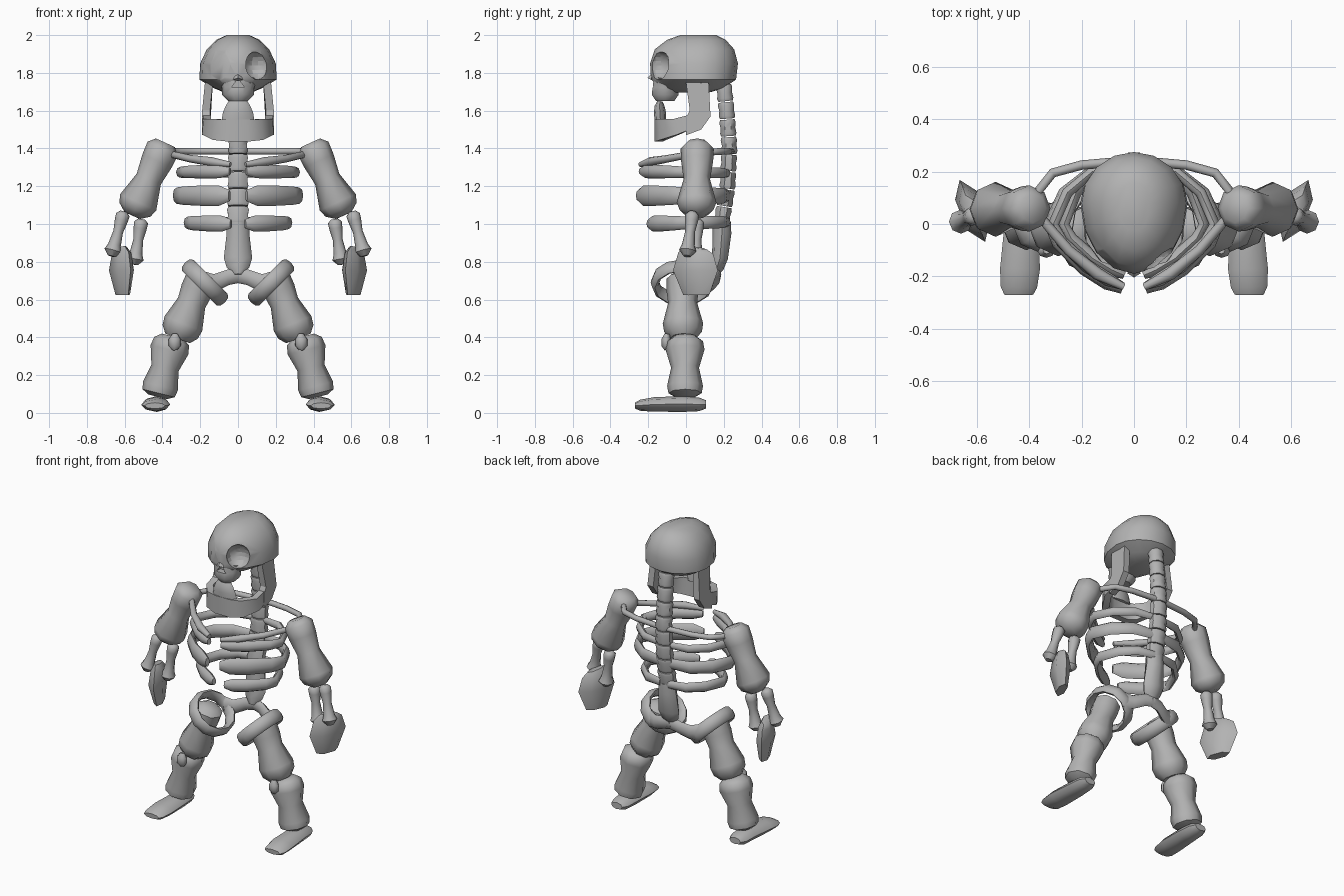
import bpy, bmesh, math
from mathutils import Vector

if "Cube" in bpy.data.objects:
    bpy.data.objects.remove(bpy.data.objects["Cube"])

X, Y, Z = Vector((1, 0, 0)), Vector((0, 1, 0)), Vector((0, 0, 1))
mat = bpy.data.materials.new("bone grey")
mat.diffuse_color = (0.45, 0.45, 0.45, 1)
mat.use_nodes = True
mat.node_tree.nodes["Principled BSDF"].inputs["Base Color"].default_value = mat.diffuse_color


def finish(name, bm, mirror=False, angle=48):
    """Turn a bmesh into a shaded object, optionally with its mirrored twin."""
    if mirror:
        res = bmesh.ops.duplicate(bm, geom=bm.verts[:] + bm.edges[:] + bm.faces[:])
        for v in res["geom"]:
            if isinstance(v, bmesh.types.BMVert):
                v.co.x *= -1
    bmesh.ops.recalc_face_normals(bm, faces=bm.faces[:])
    for f in bm.faces:
        f.smooth = True
    for e in bm.edges:
        e.smooth = e.calc_face_angle(0) < math.radians(angle)
    me = bpy.data.meshes.new(name)
    bm.to_mesh(me)
    bm.free()
    me.materials.append(mat)
    ob = bpy.data.objects.new(name, me)
    bpy.context.collection.objects.link(ob)
    return ob


def skin(bm, rings, closed=False):
    """Join rings of points with quads; cap the ends unless closed."""
    vs = [[bm.verts.new(p) for p in r] for r in rings]
    n, m = len(vs[0]), len(vs)
    for i in range(m if closed else m - 1):
        a, b = vs[i], vs[(i + 1) % m]
        for j in range(n):
            k = (j + 1) % n
            bm.faces.new((a[j], a[k], b[k], b[j]))
    if not closed:
        bm.faces.new(vs[0])
        bm.faces.new(vs[-1])


def sweep(name, path, radii, hint=Y, sides=8, mirror=False, closed=False, phase=0.0):
    """Elliptical tube; the second radius points along the hint axis."""
    path = [Vector(p) for p in path]
    m, rings = len(path), []
    for i, p in enumerate(path):
        if closed:
            t = path[(i + 1) % m] - path[i - 1]
        else:
            t = path[min(i + 1, m - 1)] - path[max(i - 1, 0)]
        t.normalize()
        n1 = hint.cross(t).normalized()
        n2 = t.cross(n1)
        a, b = radii[i] if isinstance(radii, list) else radii
        rings.append([p + n1 * a * math.cos(w) + n2 * b * math.sin(w)
                      for w in (phase + math.tau * j / sides for j in range(sides))])
    bm = bmesh.new()
    skin(bm, rings, closed)
    return finish(name, bm, mirror)


def bone(name, p0, p1, profile, **kw):
    """Straight limb bone from p0 to p1; profile rows are (fraction, radius)."""
    p0, p1 = Vector(p0), Vector(p1)
    return sweep(name, [p0.lerp(p1, t) for t, r in profile],
                 [(r, r) for t, r in profile], mirror=True, **kw)


def cut(target, cutter):
    mod = target.modifiers.new("cut", "BOOLEAN")
    mod.operation, mod.object, mod.solver = "DIFFERENCE", cutter, "EXACT"
    bpy.context.view_layer.objects.active = target
    bpy.ops.object.modifier_apply(modifier=mod.name)


# skull: stacked egg-shaped rings (z, half width, front y, back y)
rings = []
for z, rx, yf, yb in [(2.0, .06, -.03, .16), (1.975, .115, -.1, .21), (1.925, .165, -.165, .255),
                      (1.85, .2, -.19, .275), (1.765, .205, -.185, .265),
                      (1.72, .13, -.15, .2), (1.695, .07, -.1, .12)]:
    ring = []
    for j in range(16):
        w = math.tau * j / 16
        s = math.sin(w)
        ring.append((rx * math.cos(w), .08 + s * ((yb - .08) if s > 0 else (.08 - yf)), z))
    rings.append(ring)
bm = bmesh.new()
skin(bm, rings)
skull = finish("skull", bm)
upper_jaw = sweep("upper_jaw", [(0, -.1, 1.765), (0, -.11, 1.72), (0, -.11, 1.685), (0, -.11, 1.65)],
                  [(.1, .075), (.085, .07), (.085, .075), (.05, .05)], sides=10)

# eye sockets and nose hole
bm = bmesh.new()
bmesh.ops.create_uvsphere(bm, u_segments=14, v_segments=10, radius=.073)
for v in bm.verts:
    v.co.z *= 1.04
    v.co += Vector((.105, -.147, 1.84))
eyes = finish("eye_cutter", bm, mirror=True)
nose_cut = sweep("nose_cutter", [(0, -.3, 1.738), (0, -.135, 1.738)], (.04, .033),
                 hint=Z, sides=3, phase=math.pi / 2)
cut(skull, eyes)
for part in (skull, upper_jaw):
    cut(part, nose_cut)
for ob in (eyes, nose_cut):
    bpy.data.objects.remove(ob)
for ob in (skull, upper_jaw):
    bpy.ops.object.select_all(action="DESELECT")
    ob.select_set(True)
    bpy.context.view_layer.objects.active = ob
    bpy.ops.object.shade_smooth_by_angle(angle=math.radians(45))
sweep("nose_bridge", [(0, -.17, 1.8), (0, -.188, 1.765)], [(.008, .008), (.026, .018)], sides=4)

# lower jaw: curved chin band, side plates and teeth
half = [(.166, .05, 1.55), (.166, -.05, 1.515), (.115, -.125, 1.5), (.05, -.145, 1.495)]
path = half + [(-x, y, z) for x, y, z in reversed(half)]
hs = [.05, .06, .078, .083]
sweep("chin_band", path, [(.03, h) for h in hs + hs[::-1]], hint=Z, sides=4, phase=math.pi / 4)
bm = bmesh.new()
outline = [(0, 1.75), (.12, 1.75), (.13, 1.57), (.08, 1.5), (0, 1.47), (0, 1.56), (.02, 1.6)]
skin(bm, [[(x - .1 * max(0, z - 1.6), y, z) for y, z in outline] for x in (.148, .19)])
finish("jaw_side", bm, mirror=True, angle=30)
sweep("lower_teeth", [(0, -.135, 1.54), (0, -.138, 1.59), (0, -.14, 1.625), (0, -.138, 1.65)],
      [(.088, .03), (.08, .032), (.065, .026), (.05, .014)])

# spine: separate waisted vertebrae along a curve, then the sacrum
knots = [(1.74, .2), (1.6, .215), (1.4, .23), (1.2, .22), (1.0, .188)]


def spine_y(z):
    for (za, ya), (zb, yb) in zip(knots, knots[1:]):
        if z >= zb - 1e-6:
            return ya + (yb - ya) * (za - z) / (za - zb)
    return knots[-1][1]


for i in range(8):
    zs = [1.74 - .0925 * (i + f) for f in (.03, .2, .5, .8, .97)]
    sweep(f"vertebra_{i + 1}", [(0, spine_y(z), z) for z in zs],
          [(.045 * k + .0015 * i, .041 * k) for k in (1.02, 1.14, 1.02, 1.14, 1.02)],
          phase=math.pi / 8)
sweep("sacrum", [(0, .19, 1.01), (0, .19, .95), (0, .18, .82), (0, .165, .77), (0, .15, .73)],
      [(.06, .048), (.06, .05), (.075, .042), (.06, .035), (.02, .02)])

# ribs: (height, half height, scale across, scale deep, drop towards the front)
plan = [(.03, .22), (.15, .2), (.24, .12), (.29, .0), (.26, -.07), (.17, -.165), (.09, -.22), (.04, -.245)]
for i, (z, h, sx, sy, drop) in enumerate([(1.27, .036, 1.06, .97, -.01), (1.15, .054, 1.12, 1.03, .0),
                                          (1.01, .042, .92, .8, .01)]):
    thick = [.6, .75, .8, .8, .9, 1, 1, .55]
    sweep(f"rib_{i + 1}", [(x * sx, (y * sy if y < 0 else y), z - drop * (.2 - y) * 2) for x, y in plan],
          [(.026 * k, h * k) for k in thick], hint=Z, mirror=True)

# shoulder girdle: thin bar from the spine to the shoulder and round to the chest
sweep("shoulder_bar", [(.03, .24, 1.385), (.2, .225, 1.385), (.31, .195, 1.385), (.37, .12, 1.38),
                       (.36, .03, 1.37), (.25, -.1, 1.345), (.14, -.19, 1.33), (.04, -.24, 1.315)],
      [(.018, .018)] * 5 + [(.02, .02), (.024, .024), (.014, .014)], hint=Z, mirror=True)

# arms
bone("upper_arm", (.385, .06, 1.43), (.56, .055, 1.045),
     [(0, .055), (.08, .088), (.25, .085), (.5, .07), (.82, .105), (.92, .09), (1, .045)])
forearm = [(0, .02), (.07, .037), (.2, .035), (.45, .026), (.75, .034), (.88, .046), (1, .02)]
bone("outer_forearm", (.605, .035, 1.065), (.67, .005, .83), forearm)
bone("inner_forearm", (.51, .06, 1.025), (.55, .05, .785), forearm)
yaw = Vector((.38, .925, 0))
sweep("hand", [(.622, .055, .875), (.617, .052, .845), (.617, .05, .755), (.61, .055, .625)],
      [(.025, .06), (.04, .1), (.052, .128), (.03, .075)], hint=yaw, sides=6, mirror=True,
      phase=math.pi / 6 * 3)

# pelvis: tilted hip rings joined to the sacrum
tilt = Vector((1, 0, -1)).normalized()
across = Vector((1, 0, 1)).normalized()
sweep("hip_ring", [Vector((.175, -.02, .69)) + across * .128 * math.cos(w) + Y * .145 * math.sin(w)
                   for w in (math.tau * j / 12 for j in range(12))],
      (.022, .042), hint=tilt, mirror=True, closed=True)
sweep("pelvis_link", [(-.01, .165, .735), (.06, .16, .715), (.12, .135, .69), (.18, .115, .69)],
      [(.022, .045), (.022, .04), (.024, .045), (.02, .06)], hint=Z, mirror=True)

# legs
bone("thigh", (.185, -.02, .735), (.32, -.015, .395),
     [(0, .05), (.07, .083), (.25, .085), (.45, .077), (.77, .107), (.9, .1), (1, .07)])
bone("shin", (.345, -.005, .405), (.425, -.005, .085),
     [(0, .06), (.08, .095), (.22, .103), (.52, .074), (.82, .095), (.94, .088), (1, .05)])
sweep("kneecap", [(.333, -.1, .335), (.335, -.105, .355), (.335, -.105, .39), (.333, -.1, .418)],
      [(.016, .014), (.032, .024), (.032, .024), (.014, .014)], mirror=True)
sweep("foot", [(.43, .105, .045), (.43, .07, .045), (.43, -.02, .047), (.435, -.17, .045),
               (.44, -.24, .04), (.44, -.27, .038)],
      [(.04, .022), (.06, .036), (.066, .042), (.076, .038), (.07, .03), (.055, .016)],
      hint=Z, mirror=True)
